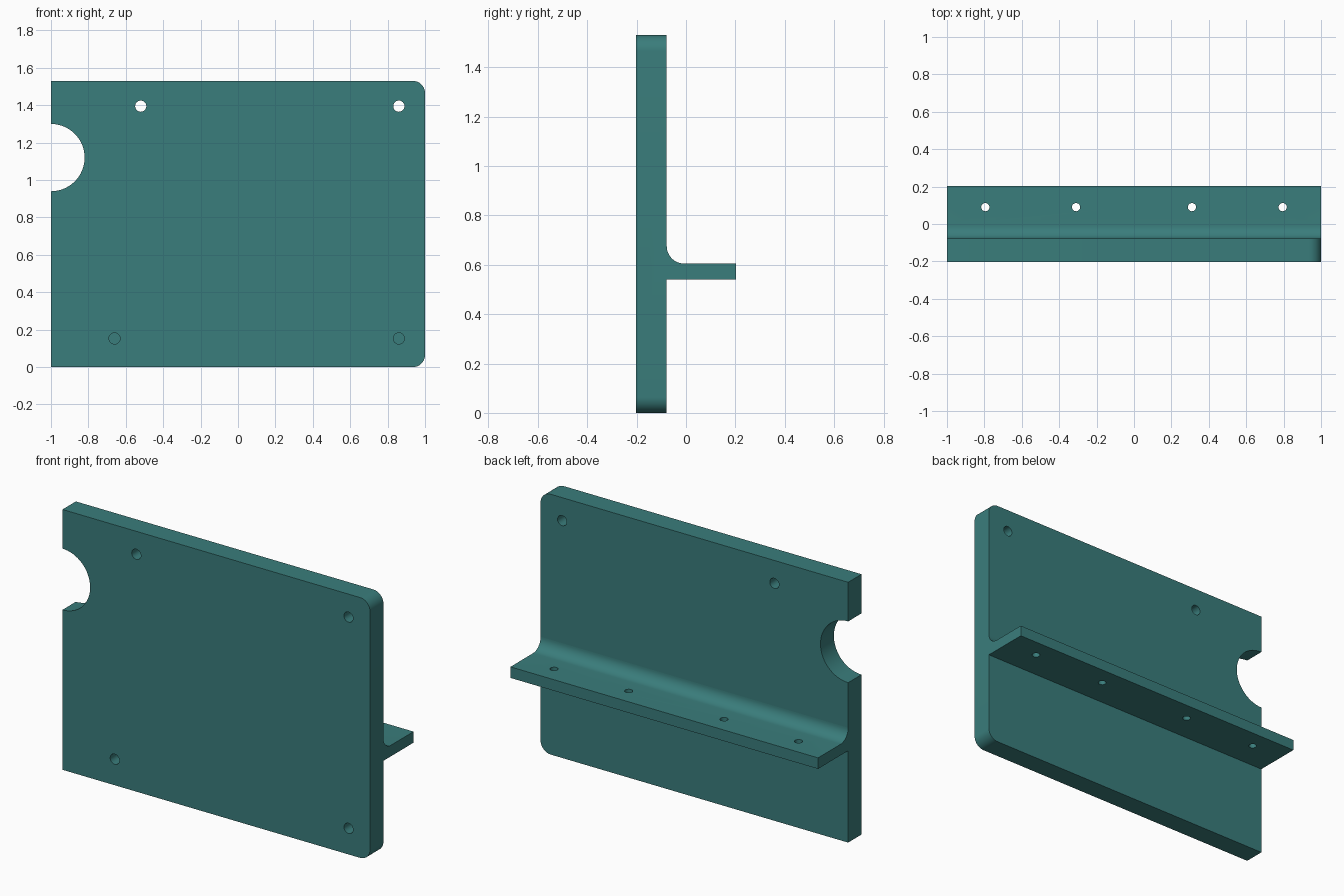
import bpy, bmesh, math
from mathutils import Vector

if "Cube" in bpy.data.objects:
    bpy.data.objects.remove(bpy.data.objects["Cube"])

teal = bpy.data.materials.new("teal")
teal.diffuse_color = (0.042, 0.205, 0.2, 1)
teal.use_nodes = True
teal.node_tree.nodes["Principled BSDF"].inputs["Base Color"].default_value = teal.diffuse_color

FRONT, BACK, REAR = -0.202, -0.078, 0.202   # plate front, plate back, shelf edge
HEIGHT = 1.53


def arc(cx, cy, r, start, end, n=12):
    """Points along an arc, angles in degrees."""
    return [(cx + r * math.cos(math.radians(start + (end - start) * i / n)),
             cy + r * math.sin(math.radians(start + (end - start) * i / n)))
            for i in range(n + 1)]


def prism(name, points, depth):
    """Extrude a closed loop of 3D points along a vector."""
    bm = bmesh.new()
    face = bm.faces.new([bm.verts.new(p) for p in points])
    top = bmesh.ops.extrude_face_region(bm, geom=[face])["geom"]
    bmesh.ops.translate(bm, vec=Vector(depth),
                        verts=[g for g in top if isinstance(g, bmesh.types.BMVert)])
    bmesh.ops.recalc_face_normals(bm, faces=bm.faces)
    mesh = bpy.data.meshes.new(name)
    bm.to_mesh(mesh)
    bm.free()
    mesh.materials.append(teal)
    obj = bpy.data.objects.new(name, mesh)
    bpy.context.collection.objects.link(obj)
    return obj


def combine(target, tool, operation):
    """Apply a boolean and remove the tool."""
    mod = target.modifiers.new("combine", "BOOLEAN")
    mod.operation, mod.solver, mod.object = operation, "EXACT", tool
    bpy.context.view_layer.objects.active = target
    bpy.ops.object.modifier_apply(modifier=mod.name)
    bpy.data.objects.remove(tool, do_unlink=True)


# Upright plate: rounded right corners, half-round notch in the left edge
R = 0.065
outline = ([(-1, 0)] + arc(1 - R, R, R, -90, 0)
           + arc(1 - R, HEIGHT - R, R, 0, 90) + [(-1, HEIGHT)]
           + arc(-1, 1.12, 0.18, 90, -90, 32))
bracket = prism("mounting_plate", [(x, FRONT, z) for x, z in outline],
                (0, BACK - FRONT, 0))

# Rear shelf with a fillet where it meets the plate
F, LOW, TOP, ROOT = 0.07, 0.54, 0.605, BACK - 0.05
section = ([(ROOT, LOW), (REAR, LOW), (REAR, TOP)]
           + arc(BACK + F, TOP + F, F, 270, 180) + [(ROOT, TOP + F)])
shelf = prism("rear_shelf", [(-1, y, z) for y, z in section], (2, 0, 0))
combine(bracket, shelf, "UNION")

# Plate holes: upper pair goes through, lower pair is blind from the front
for x, z, depth in ((-0.52, 1.395, 0.3), (0.86, 1.395, 0.3),
                    (-0.66, 0.153, 0.09), (0.86, 0.153, 0.09)):
    ring = arc(x, z, 0.03, 0, 360, 24)[:-1]
    hole = prism("plate_hole", [(a, FRONT - 0.02, b) for a, b in ring],
                 (0, depth + 0.02, 0))
    combine(bracket, hole, "DIFFERENCE")

# Shelf holes
for x in (-0.795, -0.31, 0.31, 0.795):
    ring = arc(x, 0.09, 0.022, 0, 360, 24)[:-1]
    hole = prism("shelf_hole", [(a, b, LOW - 0.05) for a, b in ring], (0, 0, 0.2))
    combine(bracket, hole, "DIFFERENCE")

# Smooth the curved faces, keep edges sharp
bpy.ops.object.select_all(action="DESELECT")
bracket.select_set(True)
bpy.context.view_layer.objects.active = bracket
bpy.ops.object.shade_smooth_by_angle(angle=math.radians(30))
